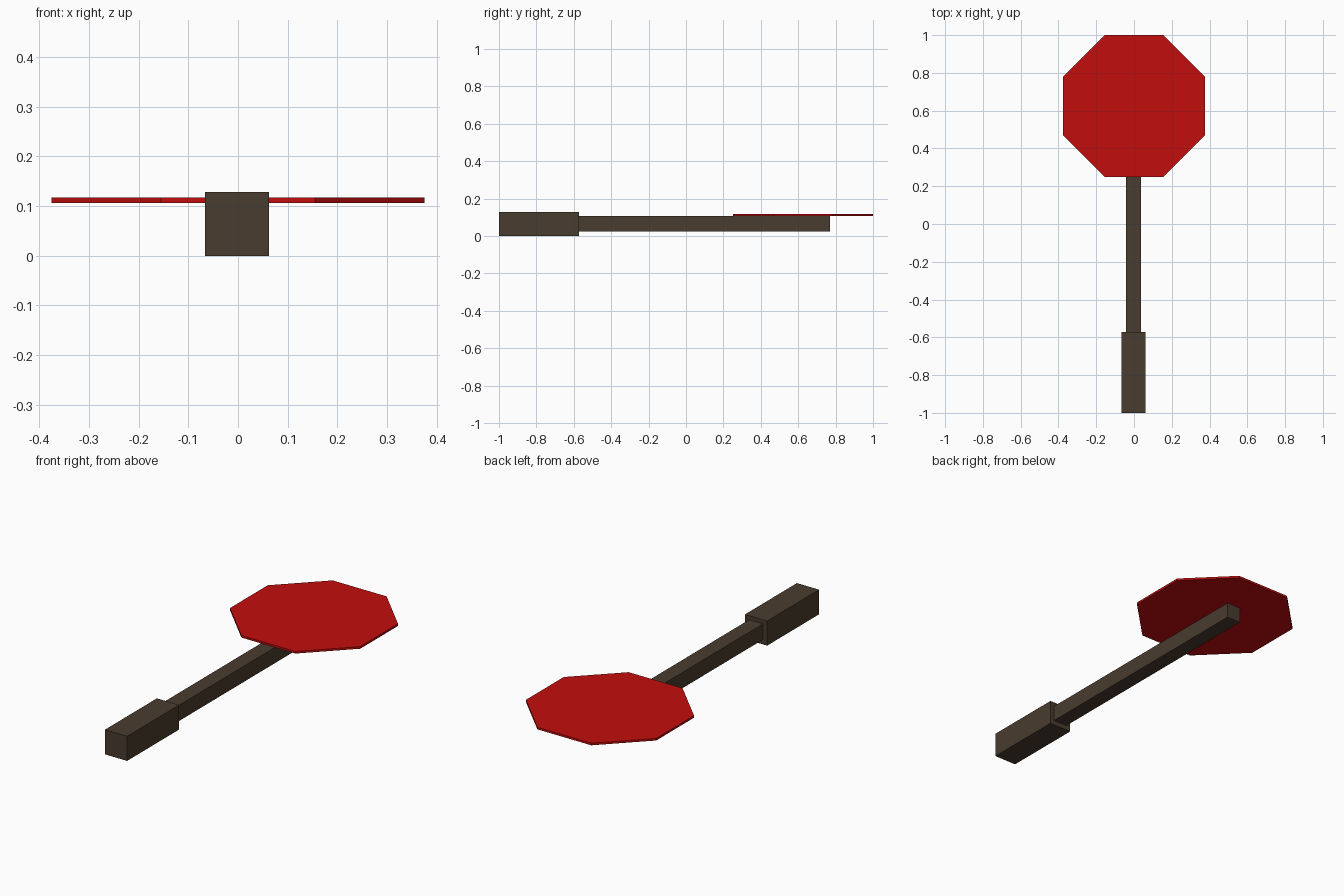
import bpy, bmesh, math

if "Cube" in bpy.data.objects:
    bpy.data.objects.remove(bpy.data.objects["Cube"])


def material(name, rgb):
    m = bpy.data.materials.new(name)
    m.diffuse_color = (*rgb, 1)
    m.use_nodes = True
    m.node_tree.nodes["Principled BSDF"].inputs["Base Color"].default_value = m.diffuse_color
    return m


RED = material("sign red", (0.54, 0.004, 0.004))
BROWN = material("dark brown", (0.066, 0.045, 0.028))


def add_object(name, bm, mat):
    bmesh.ops.recalc_face_normals(bm, faces=bm.faces)
    mesh = bpy.data.meshes.new(name)
    bm.to_mesh(mesh)
    bm.free()
    mesh.materials.append(mat)
    ob = bpy.data.objects.new(name, mesh)
    bpy.context.collection.objects.link(ob)
    return ob


def box(name, lo, hi, mat):
    bm = bmesh.new()
    bmesh.ops.create_cube(bm, size=1)
    for v in bm.verts:
        v.co = [lo[i] + (v.co[i] + 0.5) * (hi[i] - lo[i]) for i in range(3)]
    return add_object(name, bm, mat)


# Grip and pole
box("handle_grip", (-0.066, -1.0, 0.0), (0.062, -0.573, 0.128), BROWN)
box("pole", (-0.042, -0.58, 0.025), (0.038, 0.77, 0.107), BROWN)

# Octagonal sign plate lying on top of the pole
bm = bmesh.new()
radius = 0.375 / math.cos(math.pi / 8)
ring = []
for i in range(8):
    a = math.pi / 8 + i * math.pi / 4
    ring.append(bm.verts.new((radius * math.cos(a), 0.625 + radius * math.sin(a), 0.106)))
face = bm.faces.new(ring)
top = bmesh.ops.extrude_face_region(bm, geom=[face])
for v in top["geom"]:
    if isinstance(v, bmesh.types.BMVert):
        v.co.z = 0.117
add_object("sign_plate", bm, RED)
